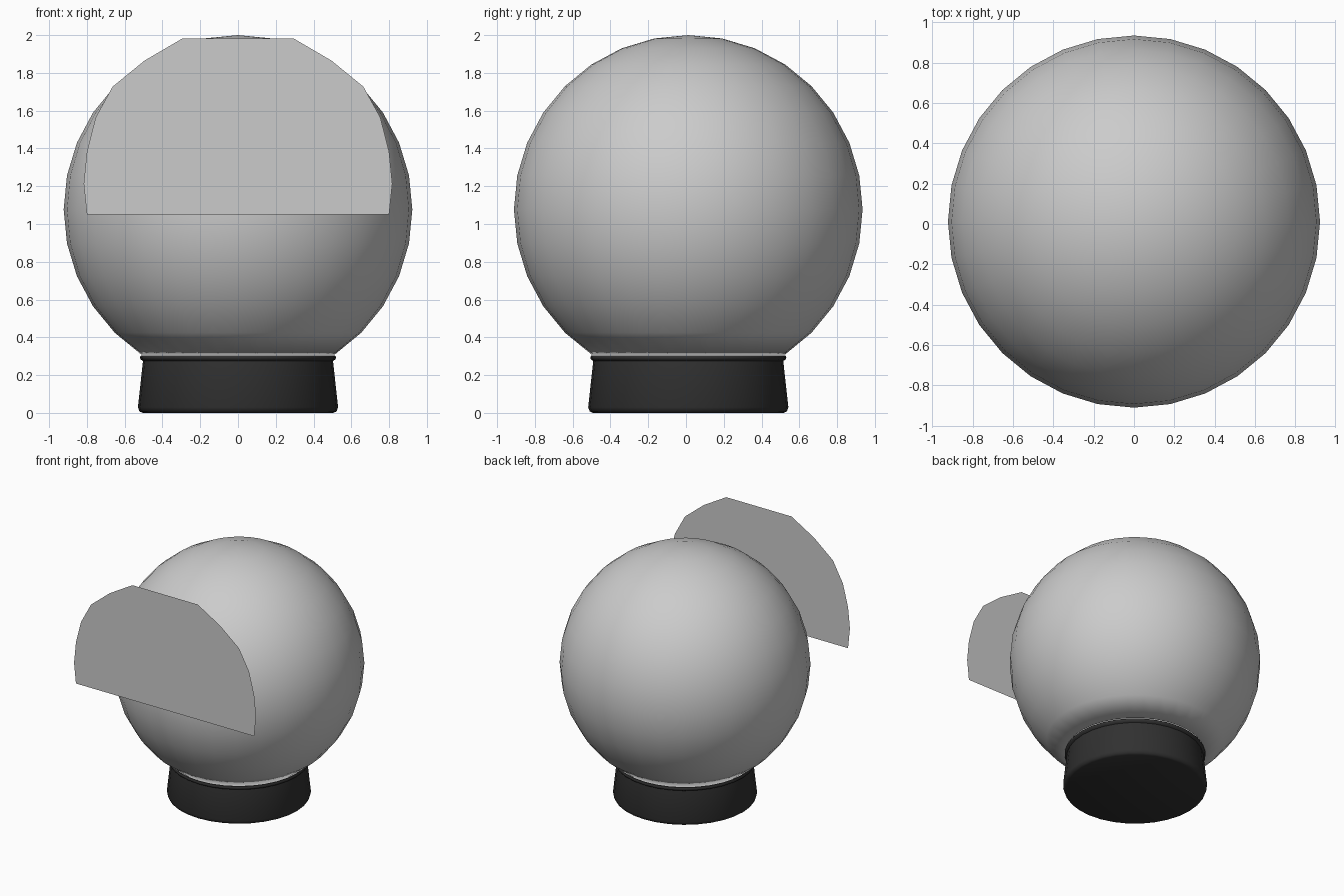
import bpy, bmesh, math
from mathutils import Matrix

if "Cube" in bpy.data.objects:
    bpy.data.objects.remove(bpy.data.objects["Cube"])

CY = 0.012      # globe axis in y
R, CZ = 0.923, 1.077
SEG = 32


def add_object(name, bm, angle=None):
    mesh = bpy.data.meshes.new(name)
    bm.to_mesh(mesh)
    bm.free()
    ob = bpy.data.objects.new(name, mesh)
    bpy.context.collection.objects.link(ob)
    if angle:
        bpy.ops.object.select_all(action='DESELECT')
        ob.select_set(True)
        bpy.context.view_layer.objects.active = ob
        bpy.ops.object.shade_smooth_by_angle(angle=math.radians(angle))
    return ob


def lathe(name, profile, angle):
    bm = bmesh.new()
    rings = []
    for r, z in profile:
        rings.append([bm.verts.new((r * math.cos(i * math.tau / SEG),
                                    CY + r * math.sin(i * math.tau / SEG), z))
                      for i in range(SEG)])
    for a, b in zip(rings, rings[1:]):
        for i in range(SEG):
            j = (i + 1) % SEG
            bm.faces.new((a[i], a[j], b[j], b[i]))
    bm.faces.new(rings[0])
    bm.faces.new(rings[-1])
    bmesh.ops.recalc_face_normals(bm, faces=bm.faces)
    return add_object(name, bm, angle)


# Hollow glass globe, open where it sits in the base
bm = bmesh.new()
bmesh.ops.create_uvsphere(bm, u_segments=SEG, v_segments=16, radius=R,
                          matrix=Matrix.Translation((0, CY, CZ)))
bmesh.ops.delete(bm, geom=[v for v in bm.verts if v.co.z < 0.29], context='VERTS')
globe = add_object("glass_globe", bm, 40)
shell = globe.modifiers.new("thickness", 'SOLIDIFY')
shell.thickness = 0.018
shell.offset = -1

# Dark tapered base with a rounded foot and a small lip at the top
base = lathe("base", [(0.505, 0), (0.522, 0.008), (0.53, 0.03), (0.503, 0.275),
                      (0.516, 0.283), (0.519, 0.295), (0.513, 0.305), (0.49, 0.305)], 50)
dark = bpy.data.materials.new("dark_base")
dark.diffuse_color = (0.03, 0.03, 0.03, 1)
dark.use_nodes = True
dark.node_tree.nodes["Principled BSDF"].inputs["Base Color"].default_value = dark.diffuse_color
base.data.materials.append(dark)

# Flat backdrop card in front of the globe
half = [(0.80, 1.05), (0.817, 1.214), (0.80, 1.383), (0.754, 1.563),
        (0.664, 1.727), (0.495, 1.865), (0.293, 1.983)]
outline = half + [(-x, z) for x, z in reversed(half)]
bm = bmesh.new()
bm.faces.new([bm.verts.new((x, -0.935, z)) for x, z in outline])
add_object("front_card", bm)
